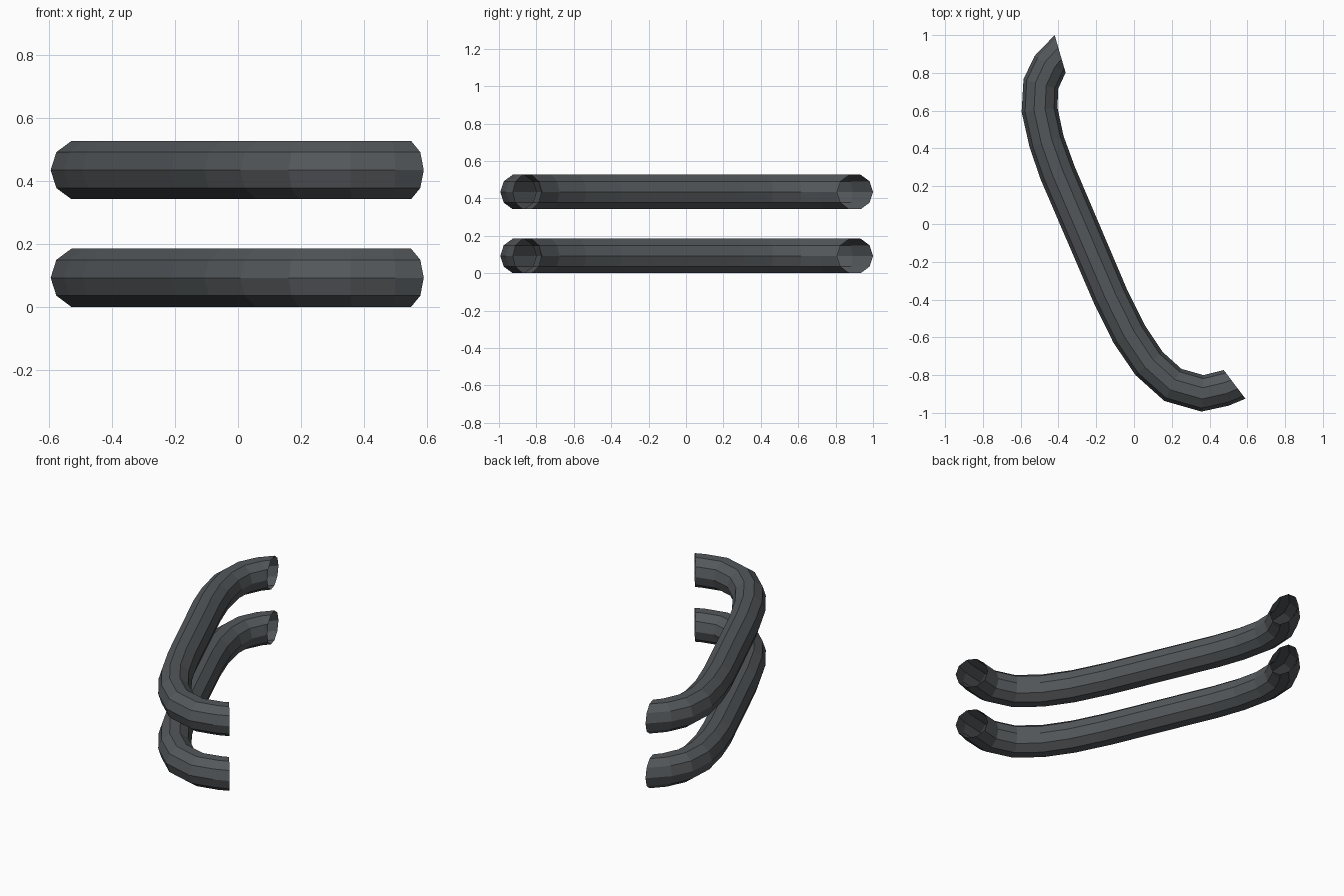
import bpy, bmesh, math
from mathutils import Vector

if "Cube" in bpy.data.objects:
    bpy.data.objects.remove(bpy.data.objects["Cube"])

SIDES = 10
RADIUS = 0.097
CENTRE_Z = RADIUS * math.sin(math.radians(72))
SPACING = 0.342

# Each ring of the bend: outer edge, then inner edge, in plan
RINGS = [
    ((-.42, 1.0), (-.364, .808)),
    ((-.526, .89), (-.363, .80)),
    ((-.585, .767), (-.402, .714)),
    ((-.595, .593), (-.405, .615)),
    ((-.553, .407), (-.373, .466)),
    ((-.495, .238), (-.315, .307)),
    ((-.215, -.413), (-.038, -.344)),
    ((-.108, -.63), (.056, -.534)),
    ((.008, -.80), (.151, -.677)),
    ((.161, -.937), (.251, -.767)),
    ((.357, -.993), (.368, -.80)),
    ((.50, -.962), (.472, -.774)),
    ((.59, -.925), (.474, -.772)),
]

# Dark grey paint
grey = bpy.data.materials.new("dark grey")
grey.use_nodes = True
colour = (0.088, 0.097, 0.104, 1)
grey.diffuse_color = colour
grey.node_tree.nodes["Principled BSDF"].inputs["Base Color"].default_value = colour


def bent_tube(name, z):
    """Open ten-sided tube lofted through the plan rings."""
    bm = bmesh.new()
    loops = []
    for outer, inner in RINGS:
        o, i = Vector((*outer, z)), Vector((*inner, z))
        centre, across = (o + i) / 2, (o - i) / 2
        loop = []
        for k in range(SIDES):
            a = math.tau * k / SIDES
            up = Vector((0, 0, RADIUS * math.sin(a)))
            loop.append(bm.verts.new(centre + across * math.cos(a) + up))
        loops.append(loop)
    for a, b in zip(loops, loops[1:]):
        for k in range(SIDES):
            n = (k + 1) % SIDES
            bm.faces.new((a[k], a[n], b[n], b[k]))
    bmesh.ops.recalc_face_normals(bm, faces=bm.faces)
    # Make sure the outside of the tube faces out
    top = max(bm.faces, key=lambda f: f.calc_center_median().z)
    if top.normal.z < 0:
        bmesh.ops.reverse_faces(bm, faces=bm.faces)
    mesh = bpy.data.meshes.new(name)
    bm.to_mesh(mesh)
    bm.free()
    mesh.materials.append(grey)
    bpy.context.collection.objects.link(bpy.data.objects.new(name, mesh))


# Two matching rails, one above the other
bent_tube("lower_rail", CENTRE_Z)
bent_tube("upper_rail", CENTRE_Z + SPACING)
